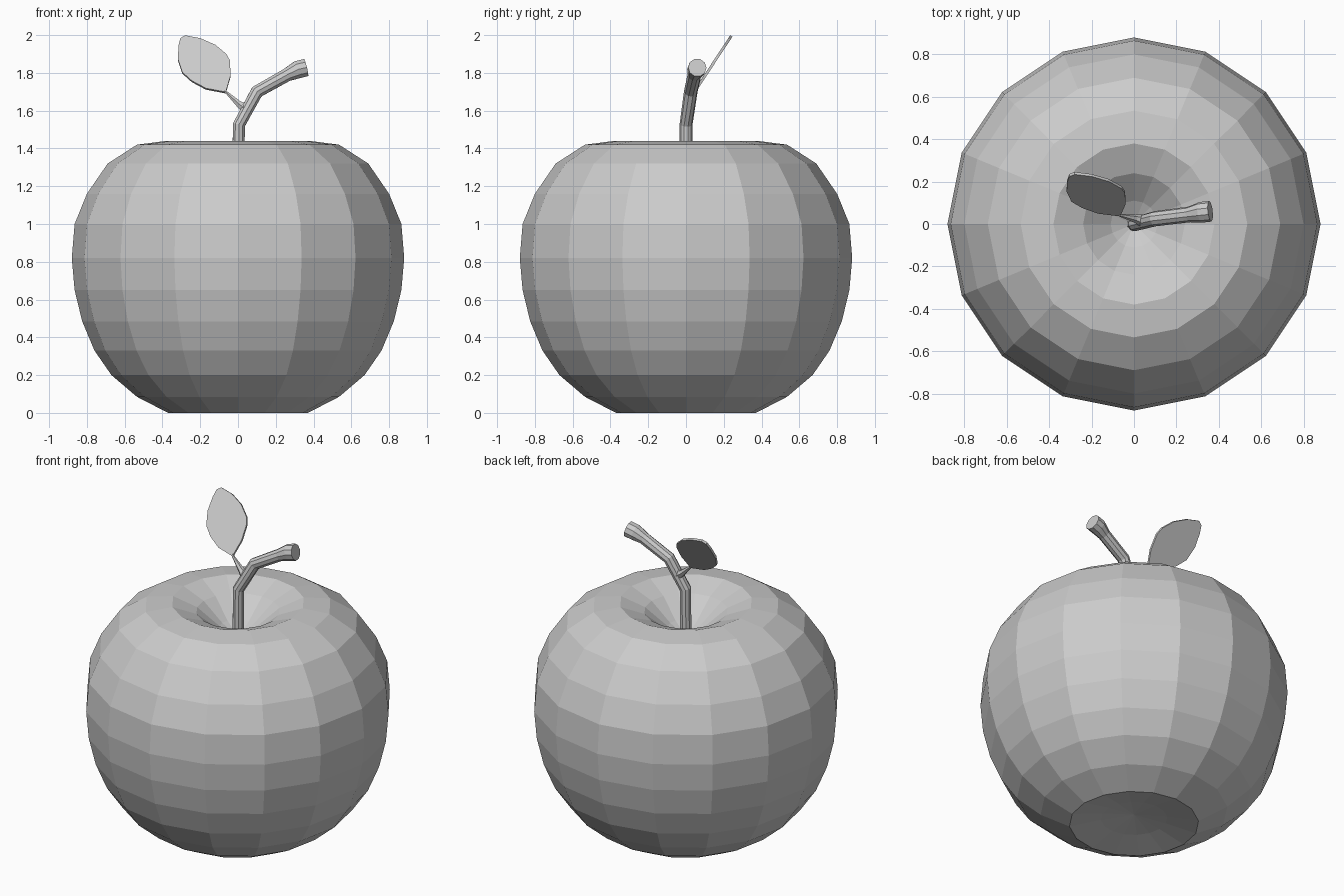
import bpy, bmesh, math
from mathutils import Vector

if "Cube" in bpy.data.objects:
    bpy.data.objects.remove(bpy.data.objects["Cube"])


def finish(name, bm):
    bmesh.ops.recalc_face_normals(bm, faces=bm.faces)
    mesh = bpy.data.meshes.new(name)
    bm.to_mesh(mesh)
    bm.free()
    obj = bpy.data.objects.new(name, mesh)
    bpy.context.collection.objects.link(obj)
    return obj


def bridge(bm, a, b):
    n = len(a)
    for i in range(n):
        j = (i + 1) % n
        bm.faces.new((a[i], a[j], b[j], b[i]))


def lathe(name, profile, sides):
    """Revolve (radius, z) points; first and last lie on the axis."""
    bm = bmesh.new()
    rings = [[bm.verts.new((r * math.cos(math.tau * i / sides),
                            r * math.sin(math.tau * i / sides), z))
              for i in range(sides)] for r, z in profile[1:-1]]
    for a, b in zip(rings, rings[1:]):
        bridge(bm, a, b)
    for (r, z), ring in ((profile[0], rings[0]), (profile[-1], rings[-1])):
        tip = bm.verts.new((0, 0, z))
        for i in range(sides):
            bm.faces.new((ring[i], ring[(i + 1) % sides], tip))
    return finish(name, bm)


def tube(name, path, sides):
    """Capped tube through (x, y, z, radius) points."""
    bm = bmesh.new()
    pts = [Vector(p[:3]) for p in path]
    rings = []
    for k, p in enumerate(pts):
        t = Vector()
        if k > 0:
            t += (p - pts[k - 1]).normalized()
        if k < len(pts) - 1:
            t += (pts[k + 1] - p).normalized()
        t.normalize()
        y = Vector((0, 1, 0))
        side = (y - t * t.dot(y)).normalized()
        up = t.cross(side)
        r = path[k][3]
        rings.append([bm.verts.new(p + r * (side * math.cos(math.tau * i / sides)
                                            + up * math.sin(math.tau * i / sides)))
                      for i in range(sides)])
    for a, b in zip(rings, rings[1:]):
        bridge(bm, a, b)
    bm.faces.new(rings[0])
    bm.faces.new(rings[-1])
    return finish(name, bm)


# Faceted fruit body with dimples at both ends
lathe("apple_body", [
    (0, 0.06), (0.19, 0.035), (0.37, 0.0), (0.535, 0.085), (0.67, 0.2),
    (0.76, 0.33), (0.825, 0.485), (0.865, 0.65), (0.88, 0.82), (0.865, 1.0),
    (0.80, 1.16), (0.69, 1.32), (0.535, 1.42), (0.38, 1.44), (0.24, 1.385),
    (0.11, 1.28), (0, 1.22)], 16)

# Bent stem with flared tip
tube("stem", [
    (0, 0, 1.2, 0.034), (0.005, 0, 1.525, 0.034), (0.1, 0.025, 1.7, 0.036),
    (0.26, 0.045, 1.79, 0.037), (0.315, 0.055, 1.817, 0.049),
    (0.36, 0.06, 1.828, 0.049)], 10)

# Tapered leaf stalk
tube("leaf_stalk", [(0.04, 0.015, 1.61, 0.03), (0.005, 0.025, 1.635, 0.019),
                    (-0.07, 0.042, 1.705, 0.006)], 6)

# Thin tilted leaf blade, outline given in the front view
outline = [(-0.065, 1.695), (-0.17, 1.715), (-0.245, 1.755), (-0.295, 1.80),
           (-0.318, 1.87), (-0.315, 1.94), (-0.305, 1.98), (-0.28, 1.995),
           (-0.2, 1.98), (-0.12, 1.945), (-0.06, 1.895), (-0.042, 1.86),
           (-0.04, 1.78)]
bm = bmesh.new()
bm.faces.new([bm.verts.new((x, 0.045 + 0.66 * (z - 1.7), z)) for x, z in outline])
leaf = finish("leaf", bm)
thick = leaf.modifiers.new("thickness", "SOLIDIFY")
thick.thickness = 0.014
thick.offset = 0
